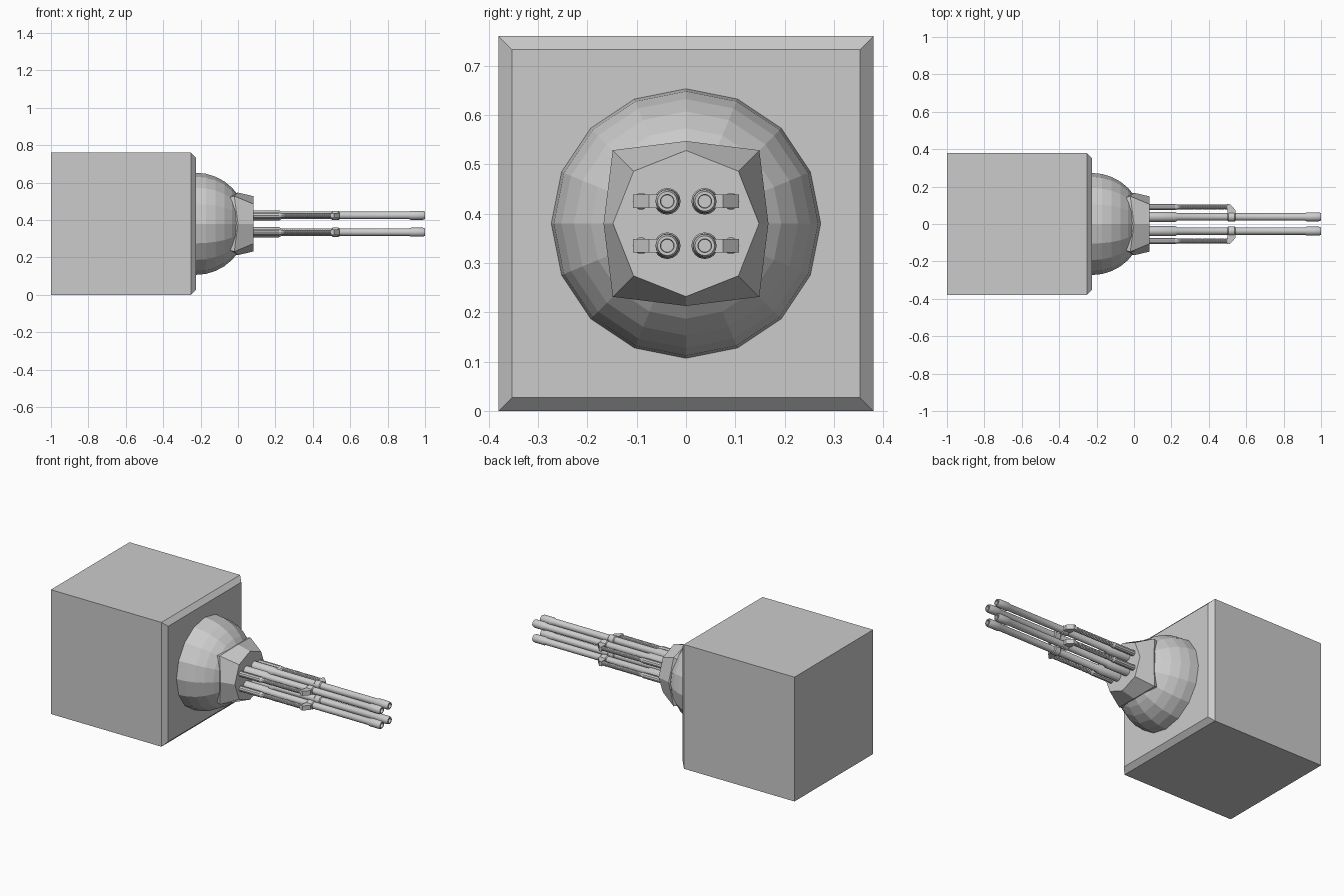
import bpy, bmesh, math

if "Cube" in bpy.data.objects:
    bpy.data.objects.remove(bpy.data.objects["Cube"])

CZ = 0.38  # height of the main axis

grey = bpy.data.materials.new("plain_grey")
grey.diffuse_color = (0.6, 0.6, 0.6, 1)
grey.use_nodes = True
grey.node_tree.nodes["Principled BSDF"].inputs["Base Color"].default_value = grey.diffuse_color


def loft(name, rings, smooth=None):
    """Skin a list of equal-length point rings and cap both ends."""
    bm = bmesh.new()
    vs = [[bm.verts.new(p) for p in r] for r in rings]
    n = len(rings[0])
    for a, b in zip(vs, vs[1:]):
        for i in range(n):
            j = (i + 1) % n
            bm.faces.new((a[i], a[j], b[j], b[i]))
    bm.faces.new(vs[0])
    bm.faces.new(vs[-1])
    bmesh.ops.recalc_face_normals(bm, faces=bm.faces)
    me = bpy.data.meshes.new(name)
    bm.to_mesh(me)
    bm.free()
    me.materials.append(grey)
    if smooth:
        for p in me.polygons:
            p.use_smooth = True
        me.set_sharp_from_angle(angle=math.radians(smooth))
    ob = bpy.data.objects.new(name, me)
    bpy.context.collection.objects.link(ob)
    return ob


def ring(x, r, n, y=0, z=CZ, turn=0):
    return [(x, y + r * math.cos(math.tau * i / n + turn),
             z + r * math.sin(math.tau * i / n + turn)) for i in range(n)]


def lathe(name, profile, n, y=0, z=CZ, smooth=None):
    return loft(name, [ring(x, r, n, y, z) for x, r in profile], smooth)


# Housing block with a chamfered front rim
q = math.sqrt(2)
loft("housing", [ring(x, h * q, 4, turn=math.pi / 4)
                 for x, h in ((-1, 0.38), (-0.252, 0.38), (-0.225, 0.353))])

# Half-ball pivot
R = 0.273
steps = [math.radians(11.25 * k) for k in range(8)]
lathe("ball_pivot", [(-0.24, R)] + [(-0.225 + R * math.sin(a), R * math.cos(a))
                                    for a in steps], 16)


# Collar: bowed square at the rear, octagon at the front
def bowed(x_mid, x_corner, mid, corner):
    pts = []
    for i in range(8):
        a = math.tau * i / 8
        x, r = (x_corner, corner) if i % 2 else (x_mid, mid)
        pts.append((x, r * math.cos(a), CZ + r * math.sin(a)))
    return pts


loft("collar", [bowed(-0.12, -0.12, 0.14, 0.17),
                bowed(0.0, -0.02, 0.167, 0.21),
                bowed(0.082, 0.082, 0.148, 0.15)])

# Four barrels, each with a side rod joined by a sloping link
for sy in (-1, 1):
    for sz in (-1, 1):
        z = CZ + sz * 0.045
        y = sy * 0.038
        lathe("barrel", [(0.05, 0.027), (0.22, 0.027), (0.232, 0.02),
                         (0.915, 0.02), (0.925, 0.024), (0.988, 0.024),
                         (1.0, 0.02), (1.0, 0.014), (0.985, 0.013)],
              16, y, z, 35)

        # Rod with a ribbed middle
        ribs = []
        for k in range(26):
            x = 0.24 + k * 0.01
            ribs += [(x, 0.0145), (x + 0.005, 0.012)]
        lathe("side_rod", [(0.05, 0.017), (0.22, 0.017), (0.232, 0.0135)]
              + ribs + [(0.505, 0.0145)], 10, sy * 0.091, z)

        # Link block
        outline = [(0.498, 0.107), (0.512, 0.107), (0.542, 0.075),
                   (0.542, 0.04), (0.505, 0.04), (0.498, 0.074)]
        loft("rod_link", [[(px, sy * py, z + h) for px, py in outline]
                          for h in (-0.014, 0.014)])
        lathe("barrel_band", [(0.5, 0.02), (0.505, 0.0245), (0.538, 0.0245),
                              (0.543, 0.02)], 16, y, z, 35)
